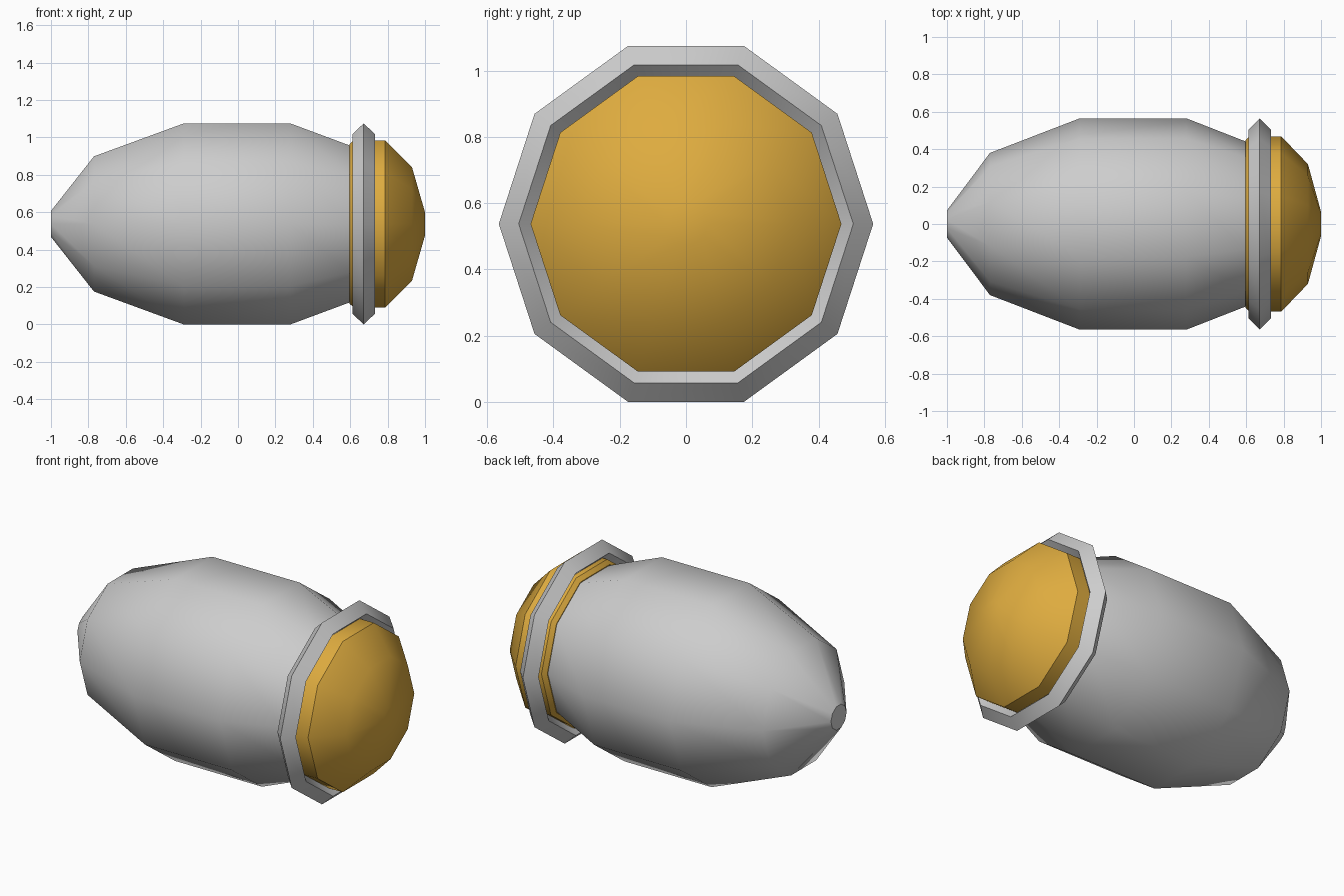
import bpy, bmesh, math

if "Cube" in bpy.data.objects:
    bpy.data.objects.remove(bpy.data.objects["Cube"])

SIDES = 10
CENTRE_Z = 0.565 * math.cos(math.pi / SIDES)


def material(name, rgb):
    m = bpy.data.materials.new(name)
    m.diffuse_color = (*rgb, 1)
    m.use_nodes = True
    m.node_tree.nodes["Principled BSDF"].inputs["Base Color"].default_value = m.diffuse_color
    return m


def lathe(name, profile, mat, closed=False):
    """Revolve (x, radius) points around the lengthwise axis."""
    bm = bmesh.new()
    rings = []
    for x, r in profile:
        rings.append([bm.verts.new((x, r * math.cos(a), CENTRE_Z + r * math.sin(a)))
                      for a in (2 * math.pi * i / SIDES for i in range(SIDES))])
    pairs = list(zip(rings, rings[1:]))
    if closed:
        pairs.append((rings[-1], rings[0]))
    for a, b in pairs:
        for i in range(SIDES):
            j = (i + 1) % SIDES
            bm.faces.new((a[i], a[j], b[j], b[i]))
    if not closed:
        bm.faces.new(rings[0])
        bm.faces.new(rings[-1])
    bmesh.ops.recalc_face_normals(bm, faces=bm.faces)
    me = bpy.data.meshes.new(name)
    bm.to_mesh(me)
    bm.free()
    me.materials.append(mat)
    ob = bpy.data.objects.new(name, me)
    bpy.context.collection.objects.link(ob)
    bpy.ops.object.select_all(action='DESELECT')
    ob.select_set(True)
    bpy.context.view_layer.objects.active = ob
    bpy.ops.object.shade_smooth_by_angle(angle=math.radians(37))
    return ob


grey = material("light_grey", (0.61, 0.61, 0.61))
gold = material("gold", (0.73, 0.41, 0.05))

# Tapered shell with a small blunt tip
lathe("shell_body", [(-1, 0.073), (-0.77, 0.38), (-0.29, 0.565),
                     (0.28, 0.565), (0.6, 0.44)], grey)

# Domed end cap, seated against the shell
lathe("end_cap", [(0.595, 0.447), (0.618, 0.469), (0.787, 0.469),
                  (0.93, 0.32), (1.0, 0.065)], gold)

# Diamond-section ring around the cap
lathe("collar_ring", [(0.612, 0.505), (0.672, 0.565),
                      (0.732, 0.505), (0.672, 0.445)], grey, closed=True)
